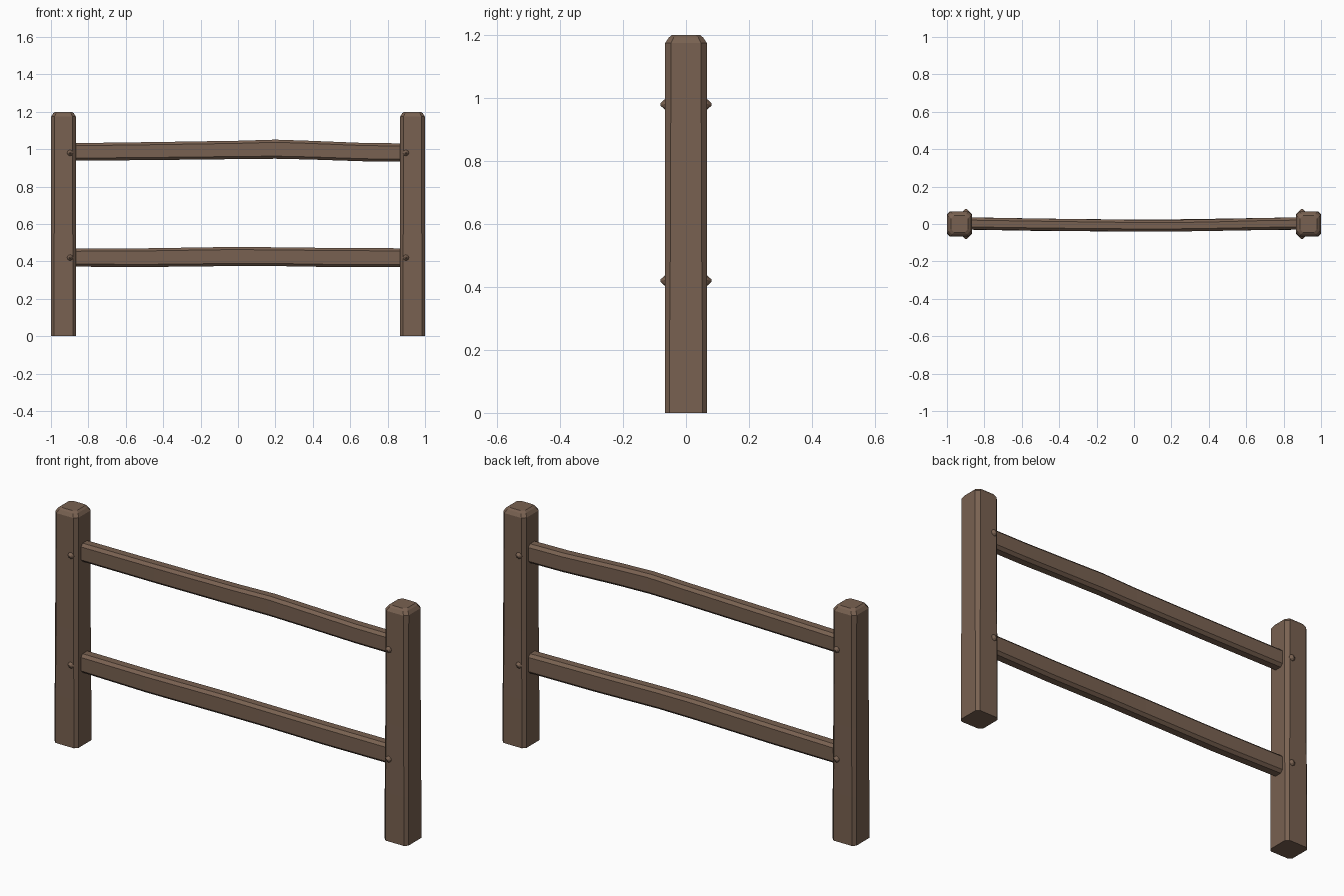
import bpy, bmesh, math
from mathutils import Vector

if "Cube" in bpy.data.objects:
    bpy.data.objects.remove(bpy.data.objects["Cube"])

wood = bpy.data.materials.new("brown wood")
wood.diffuse_color = (0.19, 0.12, 0.082, 1)
wood.use_nodes = True
wood.node_tree.nodes["Principled BSDF"].inputs["Base Color"].default_value = wood.diffuse_color


def octagon(a, b, c):
    """Rectangle of half sizes a, b with its corners cut by c."""
    return [(a, -b + c), (a, b - c), (a - c, b), (-a + c, b),
            (-a, b - c), (-a, -b + c), (-a + c, -b), (a - c, -b)]


def loft(name, rings):
    """Skin a run of closed rings and cap both ends."""
    bm = bmesh.new()
    loops = [[bm.verts.new(p) for p in ring] for ring in rings]
    for lo, hi in zip(loops, loops[1:]):
        n = len(lo)
        for i in range(n):
            bm.faces.new((lo[i], lo[(i + 1) % n], hi[(i + 1) % n], hi[i]))
    bm.faces.new(loops[0])
    bm.faces.new(loops[-1])
    bmesh.ops.recalc_face_normals(bm, faces=bm.faces)
    mesh = bpy.data.meshes.new(name)
    bm.to_mesh(mesh)
    bm.free()
    mesh.materials.append(wood)
    ob = bpy.data.objects.new(name, mesh)
    bpy.context.collection.objects.link(ob)
    return ob


# Square posts with cut corners and a chamfered top: (z, half width, corner cut)
POST = [(0, 0.067, 0.015), (0.25, 0.067, 0.015), (0.6, 0.066, 0.017),
        (1.175, 0.066, 0.018), (1.192, 0.055, 0.016), (1.2, 0.045, 0.016)]
for side, label in ((-1, "left"), (1, "right")):
    loft(label + "_post", [[(side * 0.933 + x, y, z) for x, y in octagon(h, h, c)]
                           for z, h, c in POST])

# Slightly bowed rails: (x, y centre, z centre, half depth, half height)
RAILS = {
    "upper_rail": [(-0.9, 0.003, 0.985, 0.032, 0.047), (-0.45, -0.004, 0.99, 0.032, 0.048),
                   (0.0, -0.009, 0.996, 0.031, 0.049), (0.2, -0.009, 1.0, 0.031, 0.051),
                   (0.38, -0.007, 0.995, 0.031, 0.050), (0.68, 0.0, 0.984, 0.032, 0.049),
                   (0.9, 0.003, 0.982, 0.032, 0.049)],
    "lower_rail": [(-0.9, 0.003, 0.42, 0.033, 0.048), (-0.5, -0.004, 0.42, 0.033, 0.050),
                   (-0.05, -0.008, 0.426, 0.032, 0.051), (0.15, -0.008, 0.426, 0.032, 0.050),
                   (0.5, -0.003, 0.421, 0.032, 0.051), (0.9, 0.003, 0.42, 0.033, 0.050)],
}
for name, stations in RAILS.items():
    loft(name, [[(x, cy + y, cz + z) for y, z in octagon(hd, hh, 0.014)]
                for x, cy, cz, hd, hh in stations])

# Pointed pegs on the front and back of each joint
for sx in (-1, 1):
    for sy in (-1, 1):
        for z in (0.42, 0.98):
            rings = []
            for y, r in ((0.06, 0.017), (0.068, 0.016), (0.081, 0.004)):
                rings.append([(sx * 0.898 + r * math.cos(k * math.pi / 4), sy * y,
                               z + r * math.sin(k * math.pi / 4)) for k in range(8)])
            loft("peg", rings)
